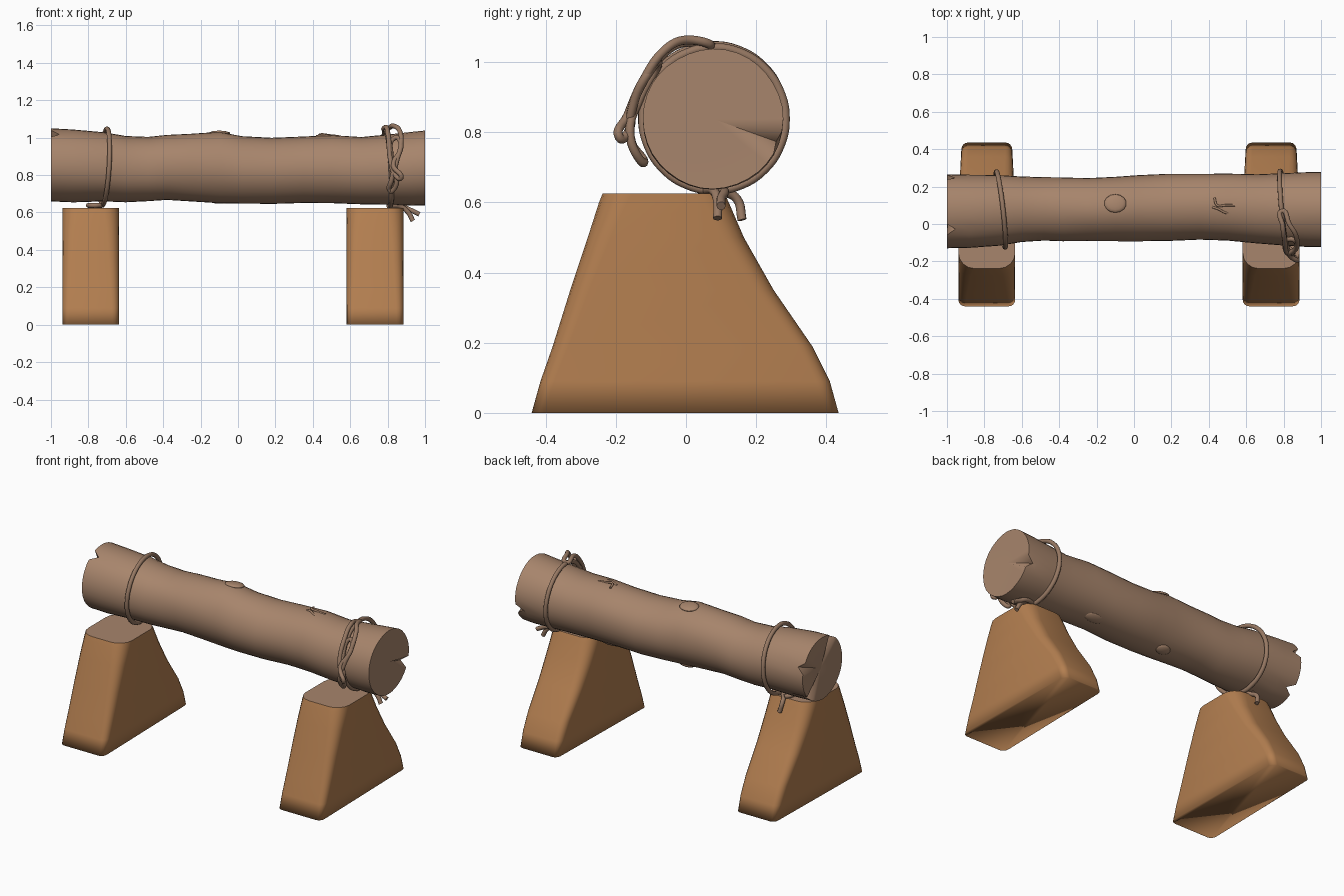
import bpy, bmesh, math
from mathutils import Vector, noise

old = bpy.data.objects.get("Cube")
if old:
    bpy.data.objects.remove(old, do_unlink=True)


def material(name, rgb):
    m = bpy.data.materials.new(name)
    m.use_nodes = True
    m.diffuse_color = (*rgb, 1)
    m.node_tree.nodes["Principled BSDF"].inputs["Base Color"].default_value = (*rgb, 1)
    return m


BARK = material("grey brown bark", (0.39, 0.235, 0.15))
WOOD = material("orange brown wood", (0.45, 0.21, 0.08))
ROPE = material("dull brown rope", (0.31, 0.19, 0.125))


def add_object(name, mesh, mats):
    ob = bpy.data.objects.new(name, mesh)
    bpy.context.collection.objects.link(ob)
    for m in mats:
        mesh.materials.append(m)
    return ob


def loft(name, rings, mats, angle, poke=False):
    """Skin a stack of equal rings; the last cap takes the last material."""
    bm = bmesh.new()
    loops = [[bm.verts.new(p) for p in ring] for ring in rings]
    n = len(loops[0])
    for a, b in zip(loops, loops[1:]):
        for i in range(n):
            j = (i + 1) % n
            bm.faces.new((a[i], a[j], b[j], b[i]))
    caps = [bm.faces.new(loops[0][::-1]), bm.faces.new(loops[-1])]
    caps[1].material_index = len(mats) - 1
    if len(mats) > 1:
        for e in caps[1].edges:
            e.smooth = False
    if poke:
        bmesh.ops.poke(bm, faces=caps)
    bmesh.ops.recalc_face_normals(bm, faces=bm.faces[:])
    for f in bm.faces:
        f.smooth = True
    mesh = bpy.data.meshes.new(name)
    bm.to_mesh(mesh)
    bm.free()
    if angle:
        mesh.set_sharp_from_angle(angle=math.radians(angle))
    return add_object(name, mesh, mats)


# Trestles: rounded rectangles stacked along a flared profile
def rounded_rect(cx, z, y0, y1, radius):
    pts = []
    half = 0.152
    corners = [(half, y1), (-half, y1), (-half, y0), (half, y0)]
    for k, (x, y) in enumerate(corners):
        ox = x - math.copysign(radius, x)
        oy = y + (radius if y == y0 else -radius)
        for s in range(5):
            a = (k + s / 4) * math.pi / 2
            px, py = ox + radius * math.cos(a), oy + radius * math.sin(a)
            px *= 1 - 0.35 * max(0, py - 0.1)
            pts.append((cx + px, py, z))
    return pts


PROFILE = [(0, -0.44, 0.435, 0.035), (0.09, -0.415, 0.41, 0.04),
           (0.19, -0.38, 0.36, 0.045), (0.35, -0.33, 0.25, 0.055),
           (0.5, -0.28, 0.165, 0.065), (0.6, -0.248, 0.122, 0.08),
           (0.625, -0.238, 0.11, 0.085)]
for side, cx in (("right", -0.787), ("left", 0.733)):
    loft(side + "_trestle", [rounded_rect(cx, *row) for row in PROFILE],
         [WOOD, BARK], None)

# Log: uneven rings along x with split ends
STATIONS = [  # x, centre y, half depth, bottom z, top z
    (-1, 0.068, 0.198, 0.66, 1.05), (-0.88, 0.068, 0.196, 0.655, 1.045),
    (-0.72, 0.073, 0.189, 0.66, 1.03), (-0.6, 0.078, 0.176, 0.655, 1.01),
    (-0.48, 0.08, 0.17, 0.66, 1.005), (-0.38, 0.078, 0.171, 0.668, 1.015),
    (-0.25, 0.078, 0.168, 0.66, 1.022), (-0.1, 0.08, 0.171, 0.65, 1.03),
    (0.02, 0.083, 0.176, 0.648, 1.008), (0.18, 0.089, 0.179, 0.646, 0.998),
    (0.35, 0.093, 0.176, 0.65, 1.006), (0.5, 0.09, 0.18, 0.65, 1.015),
    (0.66, 0.081, 0.185, 0.645, 1.005), (0.82, 0.078, 0.195, 0.64, 1.018),
    (0.93, 0.077, 0.2, 0.637, 1.03), (1, 0.077, 0.2, 0.64, 1.037)]
SIDES = 36
SPLITS = {-1: (2, 12, 31), 1: (34,)}
rings = []
for x, cy, ry, z0, z1 in STATIONS:
    ring = []
    for i in range(SIDES):
        a = 2 * math.pi * i / SIDES
        c, s = math.cos(a), math.sin(a)
        r = 1 + 0.018 * noise.noise(Vector((x * 4, c * 1.5, s * 1.5)))
        px = x
        if abs(x) == 1 and i in SPLITS[int(x)]:
            px, r = x * 0.955, r * 0.96
        ring.append((px, cy + ry * r * c, (z0 + z1) / 2 + (z1 - z0) / 2 * r * s))
    rings.append(ring)
loft("log", rings, [BARK], 55, poke=True)


# Knots and scars lying almost flush on the bark
def knot(name, loc, size, turn):
    bm = bmesh.new()
    bmesh.ops.create_uvsphere(bm, u_segments=14, v_segments=8, radius=1)
    for v in bm.verts:
        v.co = Vector(v.co[k] * size[k] for k in range(3))
    for f in bm.faces:
        f.smooth = True
    mesh = bpy.data.meshes.new(name)
    bm.to_mesh(mesh)
    bm.free()
    ob = add_object(name, mesh, [BARK])
    ob.location = loc
    ob.rotation_euler = turn


knot("top_knot", (-0.1, 0.11, 1.022), (0.06, 0.05, 0.014), (-0.15, 0, 0))
knot("lower_middle_knot", (-0.1, 0.13, 0.665), (0.05, 0.035, 0.016), (0.3, 0, 0))
knot("lower_end_knot", (0.42, 0.15, 0.67), (0.07, 0.035, 0.016), (0.4, 0, 0))


# Ropes: smooth tubes through a few points
def rope(name, points, closed=False, thickness=0.013, mat=ROPE):
    cu = bpy.data.curves.new(name, "CURVE")
    cu.dimensions = "3D"
    cu.bevel_depth = thickness
    cu.bevel_resolution = 3
    cu.resolution_u = 6
    cu.use_fill_caps = True
    sp = cu.splines.new("BEZIER")
    sp.bezier_points.add(len(points) - 1)
    for bp, p in zip(sp.bezier_points, points):
        bp.co = p
        bp.handle_left_type = bp.handle_right_type = "AUTO"
    sp.use_cyclic_u = closed
    return add_object(name, cu, [mat])


def band(name, cx, cy, cz, r, lean_y, lean_z):
    pts = []
    for i in range(16):
        a = math.pi * i / 8
        c, s = math.cos(a), math.sin(a)
        pts.append((cx + lean_y * c + lean_z * s, cy + r * c, cz + r * s))
    rope(name, pts, True)


band("right_rope_band", -0.712, 0.078, 0.845, 0.202, -0.023, 0.012)
band("left_rope_band", 0.8, 0.08, 0.838, 0.203, -0.018, -0.012)

# Loose loops tied over the front of the left band
rope("upper_rope_loop", [
    (0.79, 0.07, 1.045), (0.83, 0.0, 1.063), (0.865, -0.06, 1.035),
    (0.865, -0.13, 0.93), (0.83, -0.165, 0.85), (0.872, -0.19, 0.785),
    (0.84, -0.165, 0.8), (0.815, -0.15, 0.88), (0.805, -0.085, 1.0),
    (0.795, -0.01, 1.055)], True)
rope("lower_rope_loop", [
    (0.815, -0.12, 0.715), (0.82, -0.155, 0.77), (0.85, -0.15, 0.88),
    (0.868, -0.1, 0.98), (0.84, -0.08, 1.0), (0.82, -0.13, 0.9),
    (0.85, -0.16, 0.8), (0.83, -0.13, 0.72)], True)

# Rope tails hanging under the log
rope("left_tail_front", [(0.8, 0.05, 0.635), (0.87, 0.08, 0.632),
                         (0.91, 0.09, 0.6), (0.935, 0.09, 0.555)])
rope("left_tail_back", [(0.8, 0.09, 0.635), (0.88, 0.11, 0.63),
                        (0.93, 0.1, 0.61), (0.97, 0.1, 0.59)])
rope("right_tail", [(-0.72, 0.08, 0.64), (-0.76, 0.11, 0.63),
                    (-0.775, 0.145, 0.61), (-0.765, 0.16, 0.55)])
rope("right_knot_turn", [(-0.72, 0.06, 0.64), (-0.77, 0.04, 0.638),
                         (-0.8, 0.08, 0.638), (-0.77, 0.12, 0.635)])

# Raised splinters on top of the log
rope("bark_splinter_front", [(0.42, 0.09, 1.008), (0.45, 0.08, 1.014),
                             (0.49, 0.06, 1.008), (0.52, 0.055, 1.0)],
     thickness=0.006, mat=BARK)
rope("bark_splinter_back", [(0.43, 0.14, 1.008), (0.445, 0.1, 1.018),
                            (0.49, 0.1, 1.013), (0.54, 0.1, 1.008)],
     thickness=0.006, mat=BARK)
